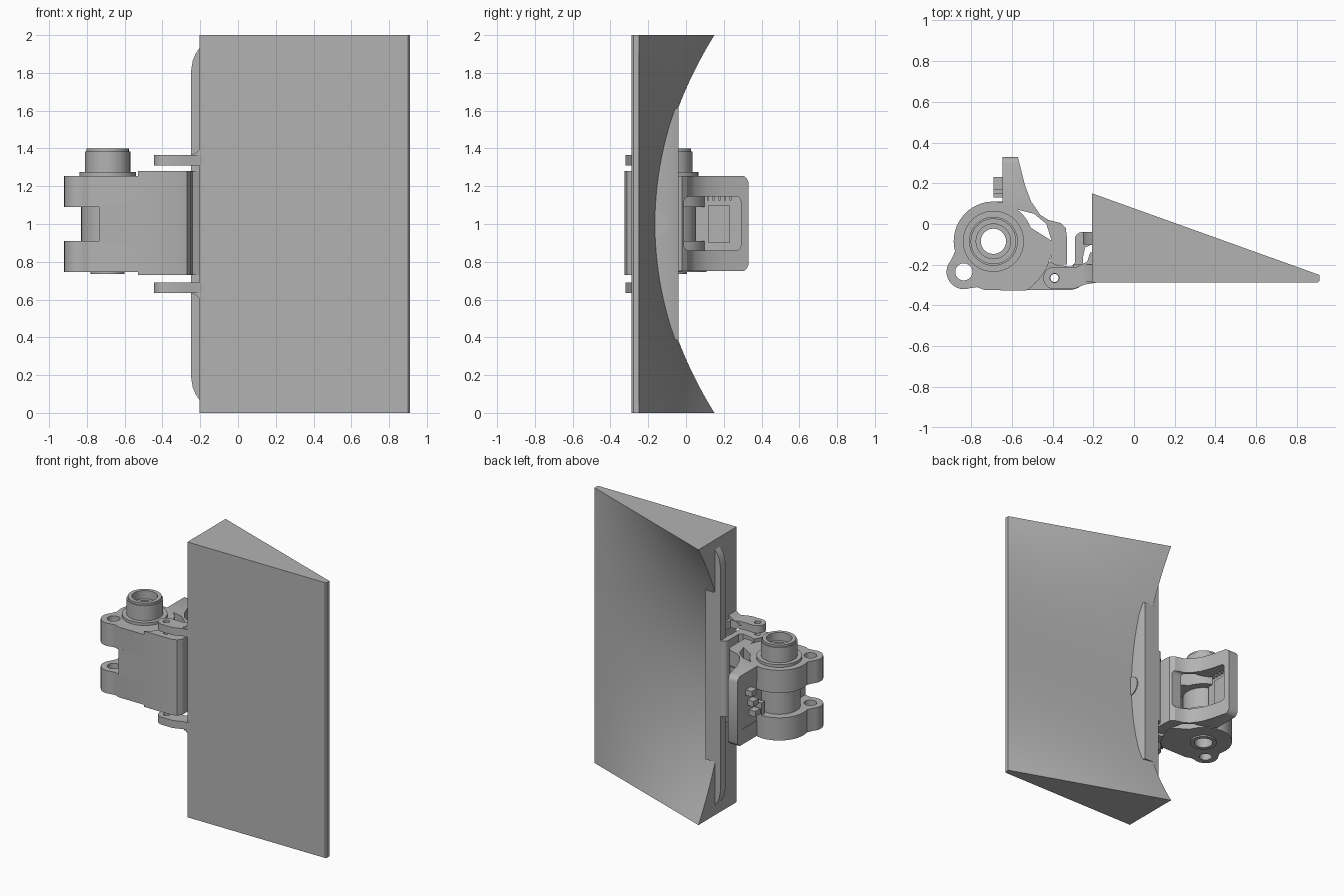
import bpy, bmesh
from math import cos, sin, radians

if "Cube" in bpy.data.objects:
    bpy.data.objects.remove(bpy.data.objects["Cube"])

grey = bpy.data.materials.new("plain grey")
grey.use_nodes = True
COLOUR = (0.45, 0.45, 0.45, 1)
grey.diffuse_color = COLOUR
grey.node_tree.nodes["Principled BSDF"].inputs["Base Color"].default_value = COLOUR


def finish(name, bm):
    bmesh.ops.recalc_face_normals(bm, faces=bm.faces)
    mesh = bpy.data.meshes.new(name)
    bm.to_mesh(mesh)
    bm.free()
    mesh.materials.append(grey)
    ob = bpy.data.objects.new(name, mesh)
    bpy.context.collection.objects.link(ob)
    return ob


def prism(name, outline, lo, hi, axis="z"):
    """Extrude a flat outline along one axis."""
    place = {"z": lambda a, b, h: (a, b, h),
             "y": lambda a, b, h: (a, h, b),
             "x": lambda a, b, h: (h, a, b)}[axis]
    bm = bmesh.new()
    face = bm.faces.new([bm.verts.new(place(a, b, lo)) for a, b in outline])
    moved = bmesh.ops.extrude_face_region(bm, geom=[face])["geom"]
    shift = place(0, 0, hi - lo)
    bmesh.ops.translate(bm, vec=shift,
                        verts=[v for v in moved if isinstance(v, bmesh.types.BMVert)])
    return finish(name, bm)


def arc(c, r, a0, a1, n=16):
    angles = [radians(a0 + (a1 - a0) * i / n) for i in range(n + 1)]
    return [(c[0] + r * cos(a), c[1] + r * sin(a)) for a in angles]


def circle(c, r, n=40):
    return arc(c, r, 0, 360 - 360 / n, n - 1)


def rounded(a0, a1, b0, b1, r):
    return (arc((a1 - r, b1 - r), r, 0, 90, 6) + arc((a0 + r, b1 - r), r, 90, 180, 6)
            + arc((a0 + r, b0 + r), r, 180, 270, 6) + arc((a1 - r, b0 + r), r, 270, 360, 6))


def box(name, x0, x1, y0, y1, z0, z1):
    return prism(name, [(x0, y0), (x1, y0), (x1, y1), (x0, y1)], z0, z1)


def modify(ob, cutter, operation):
    mod = ob.modifiers.new("cut", "BOOLEAN")
    mod.operation, mod.solver, mod.object = operation, "EXACT", cutter
    bpy.context.view_layer.objects.active = ob
    bpy.ops.object.modifier_apply(modifier=mod.name)
    bpy.data.objects.remove(cutter)


def drill(ob, c, r):
    modify(ob, prism("drill", circle(c, r), -1, 3), "DIFFERENCE")


def mirrored(lo, hi):
    """Height range and its mirror about mid height."""
    return (("upper", lo, hi), ("lower", 2 - hi, 2 - lo))


# Wedge panel with scooped back
LEFT, RIGHT, FRONT, TIP = -0.205, 0.91, -0.288, -0.25
bm = bmesh.new()
rows, cols = 40, 12
loops = []
for j in range(rows + 1):
    z = 2 * j / rows
    ridge = -0.157 + 0.307 * (z - 1) ** 2
    loop = [bm.verts.new((LEFT, FRONT, z)), bm.verts.new((RIGHT - 0.01, FRONT, z)),
            bm.verts.new((RIGHT, FRONT + 0.01, z))]
    for i in range(cols + 1):
        t = i / cols
        loop.append(bm.verts.new((RIGHT + (LEFT - RIGHT) * t, TIP + (ridge - TIP) * t, z)))
    loops.append(loop)
n = len(loops[0])
for a, b in zip(loops, loops[1:]):
    for i in range(n):
        k = (i + 1) % n
        bm.faces.new((a[i], a[k], b[k], b[i]))
bm.faces.new(loops[0])
bm.faces.new(loops[-1])
finish("wedge_panel", bm)

# Mounting rib, thumb notch pad and edge strip
prism("mounting_rib", [(LEFT, -0.25), (LEFT, -0.04), (-0.13, -0.04), (-0.115, -0.085),
                       (-0.115, -0.25)], 0.385, 1.615)
prism("rib_pad", arc((-0.165, 1), 0.07, -90, 90), -0.12, -0.108, "x")
prism("edge_strip", [(LEFT, 0.07), (-0.225, 0.1), (-0.24, 0.135), (-0.25, 0.2), (-0.25, 1.8),
                     (-0.24, 1.865), (-0.225, 1.9), (LEFT, 1.93)], -0.1, -0.04, "y")

# Hinge barrel, bosses and collars
PIVOT, LUG, PIN = (-0.69, -0.085), (-0.835, -0.235), (-0.39, -0.265)
for name, r, lo, hi in (("barrel", 0.14, 0.8, 1.2), ("top_collar", 0.15, 1.24, 1.275),
                        ("top_boss", 0.12, 1.25, 1.385), ("boss_rim", 0.112, 1.38, 1.4),
                        ("bottom_boss", 0.09, 0.735, 0.8)):
    drill(prism(name, circle(PIVOT, r), lo, hi),
          PIVOT, 0.085 if name in ("top_boss", "boss_rim") else 0.062)
drill(prism("boss_liner", circle(PIVOT, 0.086), 1.25, 1.34), PIVOT, 0.062)

# Hinge knuckles with lugs
knuckle = (arc(PIVOT, 0.29, -56, 0) + arc(PIVOT, 0.195, 20, 195, 24)
           + arc(LUG, 0.085, 140, 290) + [(-0.77, -0.31), (-0.73, -0.325)])
for side, lo, hi in mirrored(1.09, 1.255):
    ob = prism(side + "_knuckle", knuckle, lo, hi)
    drill(ob, PIVOT, 0.062)
    drill(ob, LUG, 0.042)
prism("knuckle_bridge", [(-0.735, -0.325)] + arc(PIVOT, 0.29, -56, 0)
      + [(-0.5, -0.15), (-0.735, -0.23)], 0.9, 1.1)

# Front cover with curled hook
cover = (arc(PIVOT, 0.289, -20, -56) + [(-0.31, -0.325), (-0.27, -0.312), (-0.25, -0.28),
         (-0.25, -0.16), (-0.24, -0.115), (LEFT, -0.1), (LEFT, -0.045)]
         + arc((-0.255, -0.075), 0.035, 90, 180, 8) + [(-0.29, -0.19), (-0.31, -0.21),
         (-0.38, -0.2)])
ob = prism("front_cover", cover, 0.73, 1.28)
drill(ob, PIN, 0.02)

# Lever frame with rounded corners and a window
lever = [(-0.645, 0.33), (-0.57, 0.33), (-0.535, 0.19), (-0.505, 0.11), (-0.46, 0.045),
         (-0.42, 0.02), (-0.36, 0.005), (-0.335, -0.02), (-0.33, -0.06), (-0.33, -0.2),
         (-0.41, -0.2), (-0.405, -0.08), (-0.43, 0.0), (-0.49, 0.05), (-0.57, 0.07),
         (-0.645, 0.07)]
frame = prism("lever_frame", lever, 0.75, 1.255)
modify(frame, prism("corner_shape", rounded(-0.4, 0.332, 0.745, 1.26, 0.05), -1, 0, "x"),
       "INTERSECT")
modify(frame, prism("window", rounded(-0.01, 0.29, 0.86, 1.145, 0.025), -0.66, -0.2, "x"),
       "DIFFERENCE")

# Circuit board with small components
prism("circuit_board", rounded(0.05, 0.3, 0.84, 1.16, 0.02), -0.64, -0.62, "x")
box("board_chip", -0.625, -0.61, 0.12, 0.23, 0.9, 1.1)
box("socket", -0.685, -0.635, 0.075, 0.11, 0.9, 1.0)
for i in range(3):
    z = 0.93 + 0.08 * i
    box("component", -0.69, -0.635, 0.13 + 0.02 * i, 0.19 + 0.02 * i, z, z + 0.04)
for i in range(5):
    y = 0.11 + 0.03 * i
    box("pin", -0.625, -0.605, y, y + 0.012, 1.125, 1.145)

# Swing arms with flared roots
arm = (arc(PIN, 0.055, 90, 270) + [(-0.3, -0.32), (-0.24, -0.297), (-0.18, -0.287),
       (-0.18, -0.14), (-0.215, -0.14), (-0.23, -0.185), (-0.28, -0.21), (-0.34, -0.212)])
flare = [(-0.3, 0.34), (-0.25, 0.365), (-0.22, 0.38), (-0.19, 0.41), (-0.19, 0.31)]
for side, lo, hi in mirrored(1.31, 1.365):
    drill(prism(side + "_arm", arm, lo, hi), PIN, 0.022)
    sign = 1 if side == "upper" else -1
    prism(side + "_arm_flare", [(x, 1 + sign * h) for x, h in flare], -0.285, -0.2, "y")

# Smooth curved surfaces, keep edges sharp
bpy.ops.object.select_all(action="DESELECT")
for ob in bpy.context.scene.objects:
    if ob.type == "MESH" and ob.data.materials and ob.data.materials[0] == grey:
        ob.select_set(True)
        bpy.context.view_layer.objects.active = ob
bpy.ops.object.shade_smooth_by_angle(angle=radians(30))
